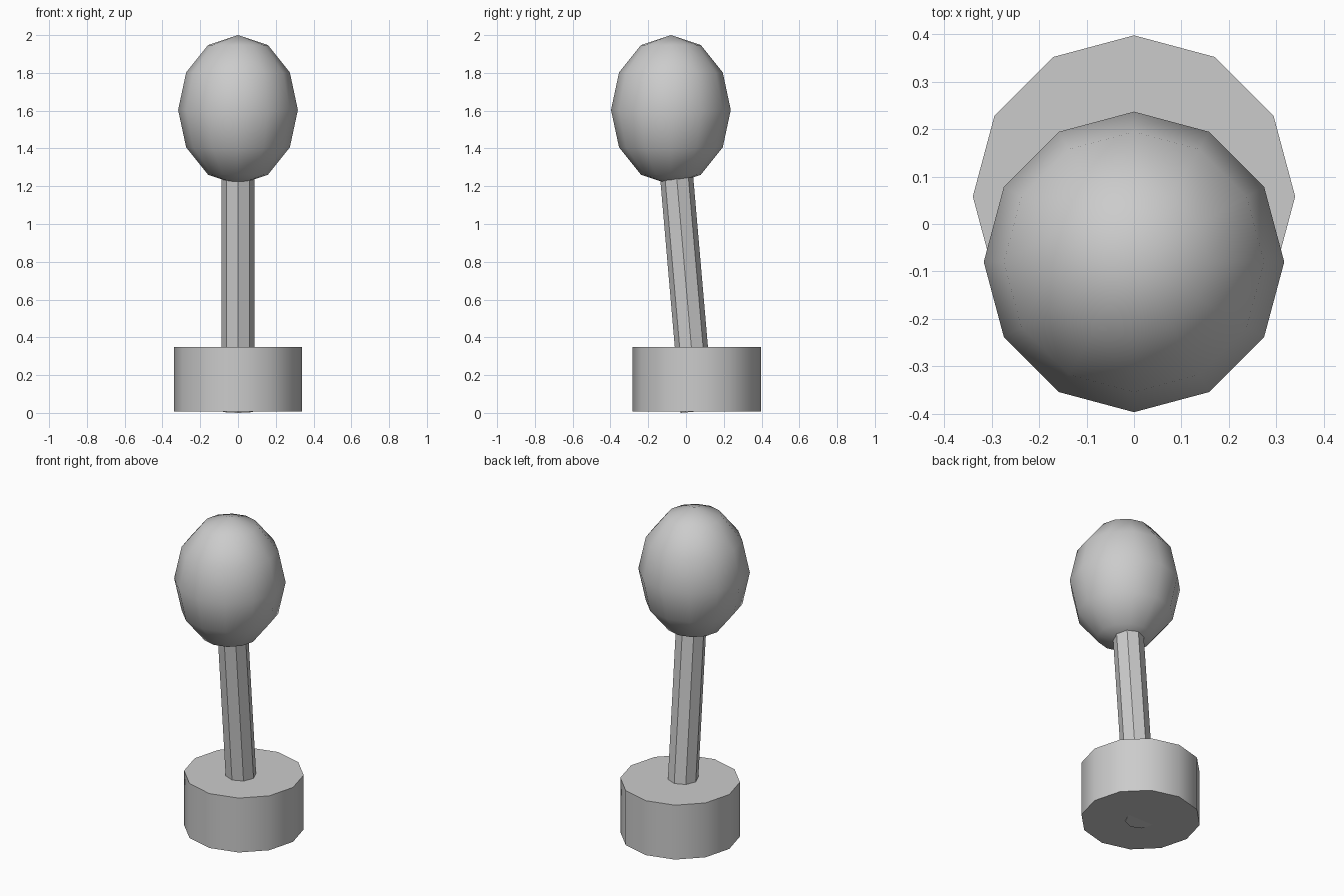
import bpy
import math
from mathutils import Vector

if "Cube" in bpy.data.objects:
    bpy.data.objects.remove(bpy.data.objects["Cube"])

TILT = math.radians(4.95)
FOOT = Vector((0, 0.058, 0.0076))          # centre of the base underside
AXIS = Vector((0, -math.sin(TILT), math.cos(TILT)))


def finish(name):
    obj = bpy.context.object
    obj.name = name
    bpy.ops.object.shade_smooth_by_angle(angle=math.radians(38))
    return obj


def cylinder(name, sides, radius, height, axis, tilt=0):
    bpy.ops.mesh.primitive_cylinder_add(
        vertices=sides, radius=radius, depth=height,
        location=FOOT + axis * height / 2, rotation=(tilt, 0, 0))
    return finish(name)


# Upright twelve-sided base
cylinder("base", 12, 0.34, 0.34, Vector((0, 0, 1)))

# Octagonal stem leaning forward, its lower rim just under the base
cylinder("stem", 8, 0.0875, 1.45, AXIS, TILT)

# Egg-shaped head on the end of the stem
bpy.ops.mesh.primitive_uv_sphere_add(
    segments=12, ring_count=6, radius=0.317, location=(0, -0.08, 1.604))
bpy.context.object.scale.z = 1.25
bpy.ops.object.transform_apply(location=False, rotation=False, scale=True)
finish("head")
